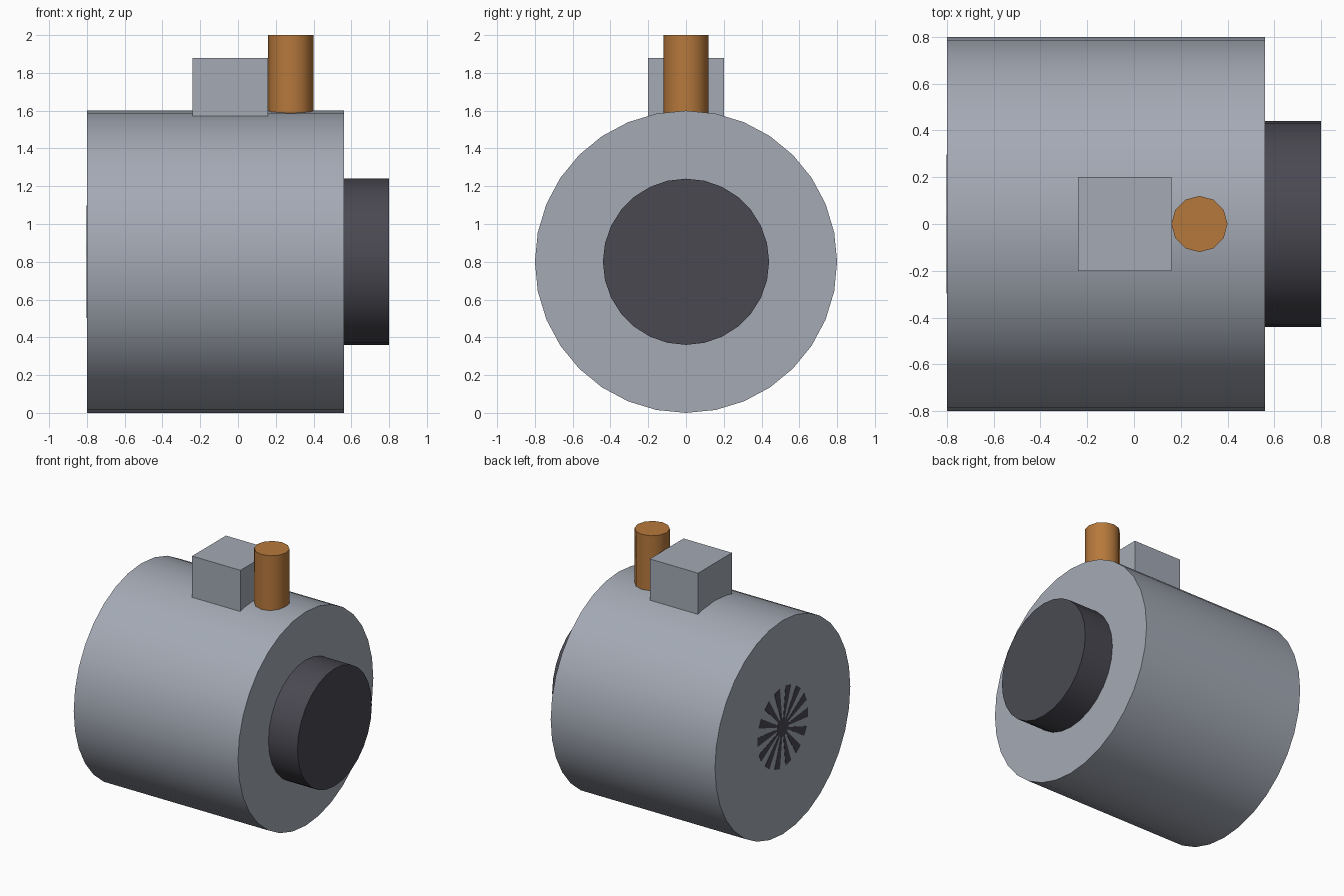
import bpy
import bmesh
import math
from mathutils import Matrix, Vector

if "Cube" in bpy.data.objects:
    bpy.data.objects.remove(bpy.data.objects["Cube"], do_unlink=True)


def material(name, rgb):
    mat = bpy.data.materials.new(name)
    mat.use_nodes = True
    mat.diffuse_color = (*rgb, 1)
    mat.node_tree.nodes["Principled BSDF"].inputs["Base Color"].default_value = (*rgb, 1)
    return mat


steel = material("blue grey steel", (0.37, 0.40, 0.46))
dark = material("dark iron", (0.068, 0.066, 0.083))
copper = material("copper", (0.47, 0.19, 0.045))


def add_object(name, bm, mat):
    bmesh.ops.recalc_face_normals(bm, faces=bm.faces)
    mesh = bpy.data.meshes.new(name)
    bm.to_mesh(mesh)
    bm.free()
    mesh.materials.append(mat)
    obj = bpy.data.objects.new(name, mesh)
    bpy.context.collection.objects.link(obj)
    return obj


def cylinder(name, mat, radius, start, end, sides):
    """Smooth-sided capped cylinder between two points."""
    start, end = Vector(start), Vector(end)
    axis = end - start
    turn = Matrix.Rotation(math.pi / 2, 4, "Y") if axis.x else Matrix()
    bm = bmesh.new()
    bmesh.ops.create_cone(bm, cap_ends=True, segments=sides, radius1=radius,
                          radius2=radius, depth=axis.length,
                          matrix=Matrix.Translation((start + end) / 2) @ turn)
    obj = add_object(name, bm, mat)
    bpy.ops.object.select_all(action="DESELECT")
    obj.select_set(True)
    bpy.context.view_layer.objects.active = obj
    bpy.ops.object.shade_smooth_by_angle(angle=math.radians(35))
    return obj


AXLE = 0.8  # height of the main axis

# Main drum and the hub on its end
cylinder("drum", steel, 0.8, (-0.8, 0, AXLE), (0.56, 0, AXLE), 32)
cylinder("hub", dark, 0.44, (0.56, 0, AXLE), (0.8, 0, AXLE), 28)

# Terminal post on top
cylinder("terminal_post", copper, 0.12, (0.28, 0, 1.5), (0.28, 0, 2), 12)

# Square block beside the post
bm = bmesh.new()
bmesh.ops.create_cube(bm, size=0.4, matrix=Matrix.Translation((-0.04, 0, 1.68)))
add_object("terminal_block", bm, steel)

# Radial spokes, a thin star plate on the far end
SPOKES = 14
bm = bmesh.new()
outline = []
for i in range(SPOKES):
    middle = 2 * math.pi * i / SPOKES
    half = math.pi / SPOKES / 2
    for radius, offset in ((0.07, -half), (0.3, -half), (0.3, half), (0.07, half)):
        a = middle + offset
        outline.append(bm.verts.new((-0.799, radius * math.cos(a),
                                     AXLE + radius * math.sin(a))))
plate = bm.faces.new(outline)
extruded = bmesh.ops.extrude_face_region(bm, geom=[plate])["geom"]
bmesh.ops.translate(bm, vec=(-0.003, 0, 0),
                    verts=[v for v in extruded if isinstance(v, bmesh.types.BMVert)])
add_object("end_star", bm, dark)
